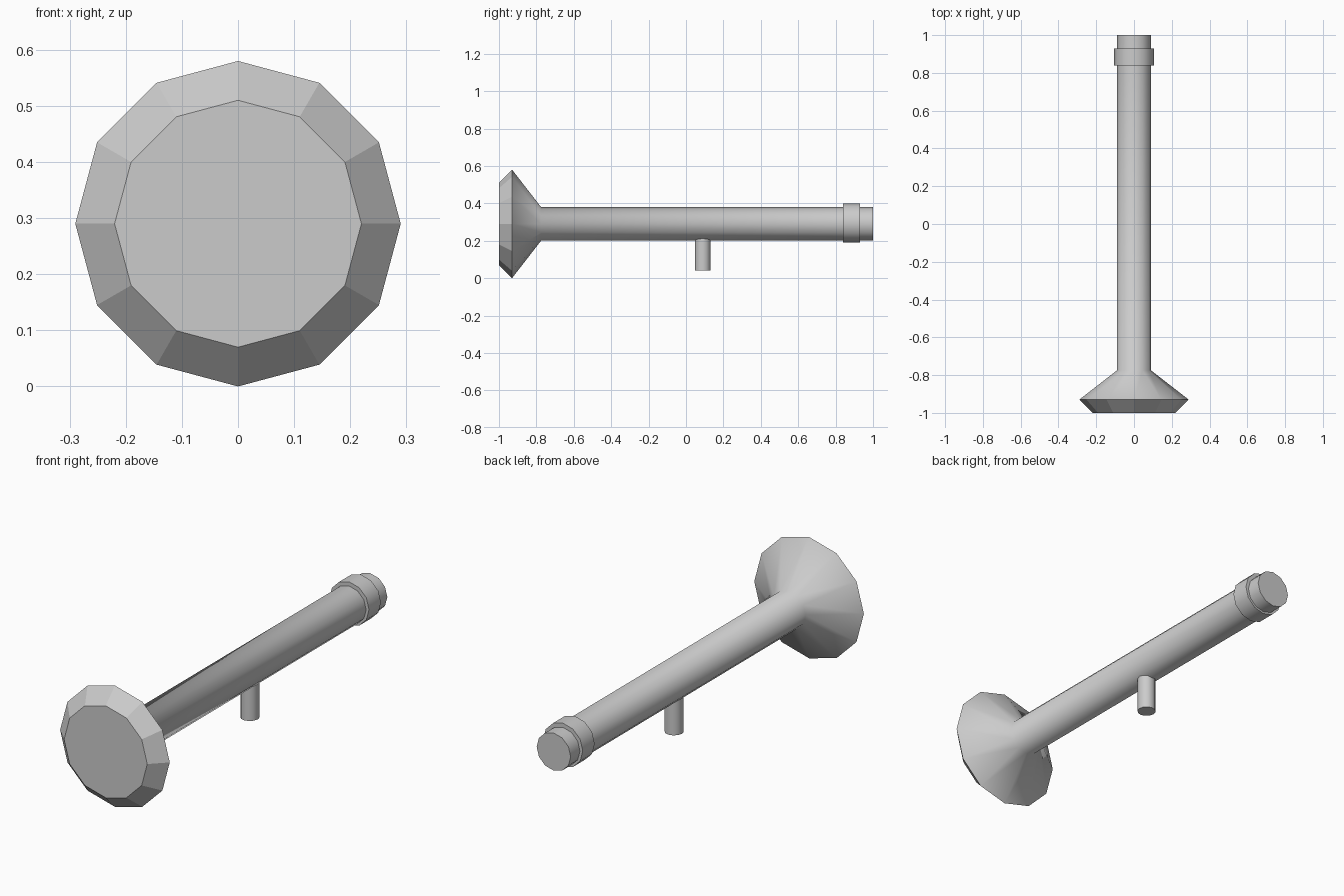
import bpy, bmesh
from math import pi, sin, cos, radians
from mathutils import Matrix

if "Cube" in bpy.data.objects:
    bpy.data.objects.remove(bpy.data.objects["Cube"])

def lathe(name, profile, sides, matrix, flat_bands=(), angle=55):
    """Revolve (radius, height) points about local z, capped at both ends."""
    bm = bmesh.new()
    rings = [[bm.verts.new((r * cos(2 * pi * i / sides), r * sin(2 * pi * i / sides), h))
              for i in range(sides)] for r, h in profile]
    flat = []
    for b, (lo, hi) in enumerate(zip(rings, rings[1:])):
        for i in range(sides):
            j = (i + 1) % sides
            f = bm.faces.new((lo[i], lo[j], hi[j], hi[i]))
            f.smooth = b not in flat_bands
    bm.faces.new(rings[0][::-1])
    bm.faces.new(rings[-1])
    # Crisp rims, smooth sides
    for e in bm.edges:
        e.smooth = e.calc_face_angle(0) < radians(angle)
    bm.transform(matrix)
    bmesh.ops.recalc_face_normals(bm, faces=bm.faces)
    mesh = bpy.data.meshes.new(name)
    bm.to_mesh(mesh)
    bm.free()
    ob = bpy.data.objects.new(name, mesh)
    bpy.context.collection.objects.link(ob)
    return ob

# Local z runs along world y
along_y = Matrix.Translation((0, 0, 0.29)) @ Matrix.Rotation(-pi / 2, 4, 'X')

# Faceted flared head and long barrel in one lathe
lathe("flared_barrel", [(0.22, -1), (0.29, -0.93), (0.09, -0.775), (0.09, 1)],
      12, along_y, flat_bands=(0,))

# Collar near the rear end
lathe("rear_collar", [(0.105, 0.84), (0.105, 0.93)], 12,
      along_y @ Matrix.Translation((0, -0.005, 0)))

# Short peg beneath the barrel
lathe("bottom_peg", [(0.042, 0.04), (0.042, 0.213)], 12, Matrix.Translation((0, 0.09, 0)))
